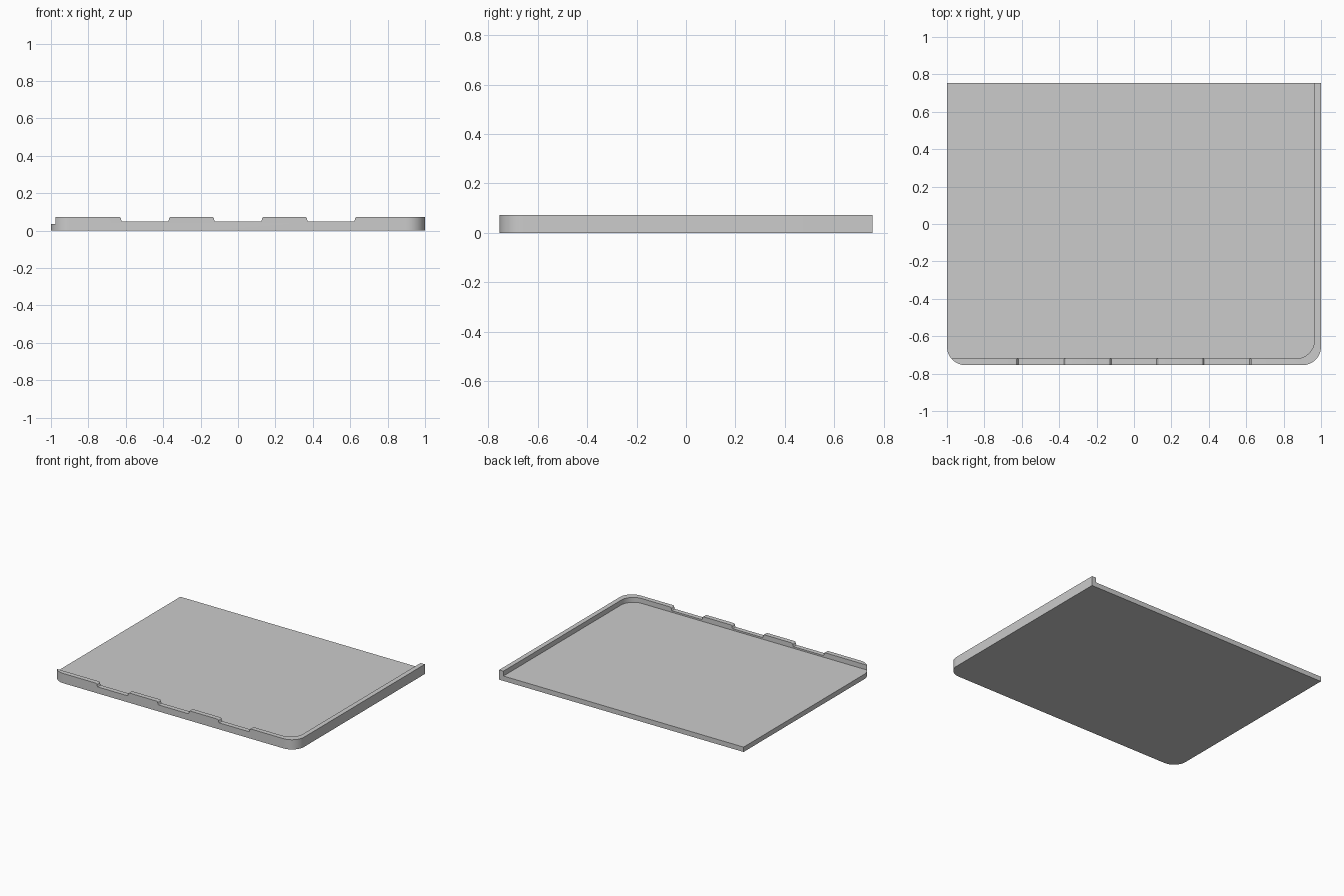
import bpy
import bmesh
import math

if "Cube" in bpy.data.objects:
    bpy.data.objects.remove(bpy.data.objects["Cube"])

X, Y, H = 1.0, 0.755, 0.072      # half width, half depth, rim height
FLOOR, WALL, R = 0.036, 0.035, 0.1

grey = bpy.data.materials.new("plain grey")
grey.diffuse_color = (0.6, 0.6, 0.6, 1)
grey.use_nodes = True
grey.node_tree.nodes["Principled BSDF"].inputs["Base Color"].default_value = grey.diffuse_color


def arc(cx, cy, r, a0, a1, n=14):
    """Points on an arc, angles in degrees."""
    return [(cx + r * math.cos(math.radians(a0 + (a1 - a0) * i / n)),
             cy + r * math.sin(math.radians(a0 + (a1 - a0) * i / n)))
            for i in range(n + 1)]


def prism(name, points, offset):
    """Closed solid from a 3D outline pushed along an offset."""
    bm = bmesh.new()
    face = bm.faces.new([bm.verts.new(p) for p in points])
    new = bmesh.ops.extrude_face_region(bm, geom=[face])["geom"]
    bmesh.ops.translate(bm, vec=offset,
                        verts=[v for v in new if isinstance(v, bmesh.types.BMVert)])
    bmesh.ops.recalc_face_normals(bm, faces=bm.faces)
    mesh = bpy.data.meshes.new(name)
    bm.to_mesh(mesh)
    bm.free()
    mesh.materials.append(grey)
    obj = bpy.data.objects.new(name, mesh)
    bpy.context.collection.objects.link(obj)
    return obj


# Tray block: rounded front corners, square back corners
outline = (arc(-X + R, -Y + R, R, 180, 270) + arc(X - R, -Y + R, R, 270, 360)
           + [(X, Y), (-X, Y)])
tray = prism("tray", [(x, y, 0) for x, y in outline], (0, 0, H))

# Pocket cutter: leaves the front and right rim, open at left and back
pocket = ([(-1.2, 0.9), (-1.2, -Y + WALL)]
          + arc(X - WALL - R, -Y + WALL + R, R, 270, 360) + [(X - WALL, 0.9)])
cutters = [prism("pocket_cutter", [(x, y, FLOOR) for x, y in pocket], (0, 0, 0.2))]

# Three finger notches in the front rim, with softened corners
for i, cx in enumerate((-0.497, 0, 0.497)):
    half = (arc(0.137, H - 0.009, 0.009, 90, 180, 5)
            + arc(0.106, 0.048 + 0.015, 0.022, 0, -90, 6))
    half = [(x, max(z, 0.048)) for x, z in half]
    half = [(0.137, 0.1)] + half[:-3] + [(0.106, 0.048)]
    profile = half + [(-x, z) for x, z in reversed(half)]
    cutters.append(prism("notch_cutter_%d" % (i + 1),
                         [(cx + x, -0.8, z) for x, z in profile], (0, 0.12, 0)))

# Cut the block, then drop the cutters
bpy.context.view_layer.objects.active = tray
tray.select_set(True)
for cutter in cutters:
    mod = tray.modifiers.new("cut", 'BOOLEAN')
    mod.operation, mod.solver, mod.object = 'DIFFERENCE', 'EXACT', cutter
    bpy.ops.object.modifier_apply(modifier=mod.name)
    bpy.data.objects.remove(cutter)

bpy.ops.object.shade_smooth_by_angle(angle=math.radians(30))
